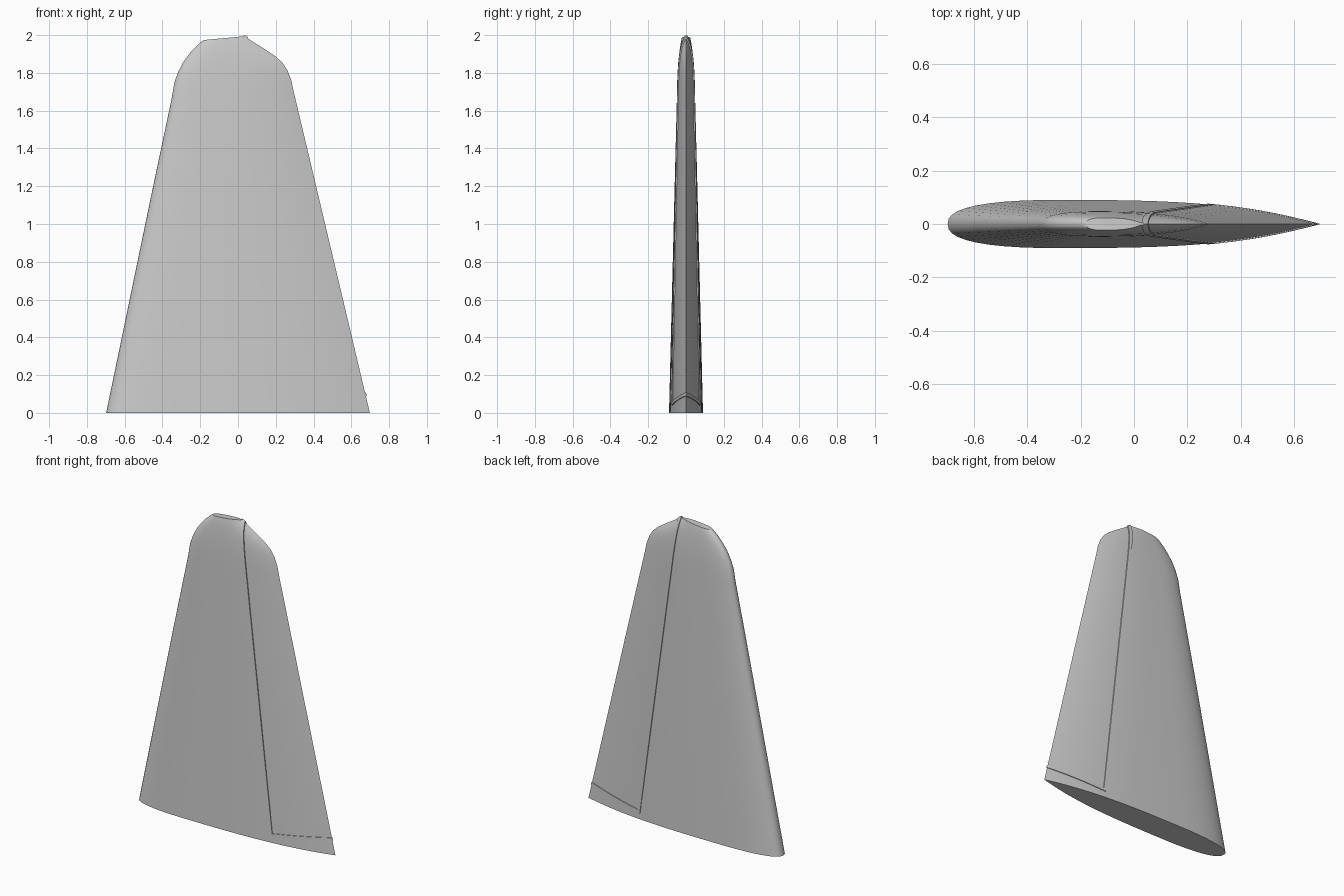
import bpy, bmesh, math
from mathutils import Vector

if "Cube" in bpy.data.objects:
    bpy.data.objects.remove(bpy.data.objects["Cube"])

# leading point (x, z), trailing point (x, z), half thickness
SECTIONS = [
    (-0.698, 0.0, 0.698, 0.0, 0.09),
    (-0.582, 0.56, 0.563, 0.57, 0.076),
    (-0.466, 1.12, 0.428, 1.14, 0.062),
    (-0.350, 1.67, 0.295, 1.70, 0.048),
    (-0.338, 1.745, 0.281, 1.765, 0.046),
    (-0.317, 1.805, 0.261, 1.815, 0.043),
    (-0.290, 1.857, 0.235, 1.855, 0.040),
    (-0.258, 1.901, 0.198, 1.888, 0.036),
    (-0.225, 1.937, 0.140, 1.927, 0.032),
    (-0.195, 1.964, 0.080, 1.964, 0.027),
    (-0.180, 1.974, 0.035, 1.994, 0.023),
]


def thickness(s):
    """Rounded nose, tapering tail."""
    if s < 0.3:
        return max(0, 1 - ((0.3 - s) / 0.3) ** 2.5) ** 0.4
    return 1 - ((s - 0.3) / 0.7) ** 3


def activate(ob):
    bpy.ops.object.select_all(action='DESELECT')
    ob.select_set(True)
    bpy.context.view_layer.objects.active = ob


def finish(bm, name):
    bmesh.ops.recalc_face_normals(bm, faces=bm.faces)
    me = bpy.data.meshes.new(name)
    bm.to_mesh(me)
    bm.free()
    ob = bpy.data.objects.new(name, me)
    bpy.context.collection.objects.link(ob)
    return ob


def fin_mesh(offset=0.0):
    """Loft of aerofoil sections, optionally grown outward."""
    n = 28
    ss = [0.5 - 0.5 * math.cos(math.pi * i / n) for i in range(n + 1)]
    loop = [(s, 1) for s in ss] + [(s, -1) for s in ss[-2:0:-1]]
    bm = bmesh.new()
    rings = []
    for x0, z0, x1, z1, h in SECTIONS:
        rings.append([bm.verts.new((x0 + (x1 - x0) * s, side * h * thickness(s),
                                    z0 + (z1 - z0) * s)) for s, side in loop])
    m = len(loop)
    for a, b in zip(rings, rings[1:]):
        for i in range(m):
            j = (i + 1) % m
            bm.faces.new((a[i], a[j], b[j], b[i]))
    bm.faces.new(rings[0])
    bm.faces.new(rings[-1])
    bmesh.ops.recalc_face_normals(bm, faces=bm.faces)
    if offset:
        bm.normal_update()
        moves = [(v, v.normal * offset) for v in bm.verts]
        for v, d in moves:
            v.co += d
    return bm


# Fin body
fin = finish(fin_mesh(), "tail_fin")
activate(fin)
bpy.ops.object.shade_smooth_by_angle(angle=math.radians(35))

# Raised seam strip around the rudder: grown fin cut by an L-shaped band
strip = finish(fin_mesh(0.006), "rudder_seam")
band = [(0.278, 0.04), (0.80, 0.104), (0.80, 0.124), (0.296, 0.06),
        (0.038, 2.1), (0.016, 2.1)]
bm = bmesh.new()
face = bm.faces.new([bm.verts.new((x, -0.3, z)) for x, z in band])
ext = bmesh.ops.extrude_face_region(bm, geom=[face])
bmesh.ops.translate(bm, vec=Vector((0, 0.6, 0)),
                    verts=[g for g in ext["geom"] if isinstance(g, bmesh.types.BMVert)])
cutter = finish(bm, "seam_cutter")
cutter.hide_render = True

mod = strip.modifiers.new("seam", 'BOOLEAN')
mod.operation = 'INTERSECT'
mod.solver = 'EXACT'
mod.object = cutter
activate(strip)
bpy.ops.object.modifier_apply(modifier=mod.name)
bpy.data.objects.remove(cutter, do_unlink=True)
activate(strip)
bpy.ops.object.shade_smooth_by_angle(angle=math.radians(35))
